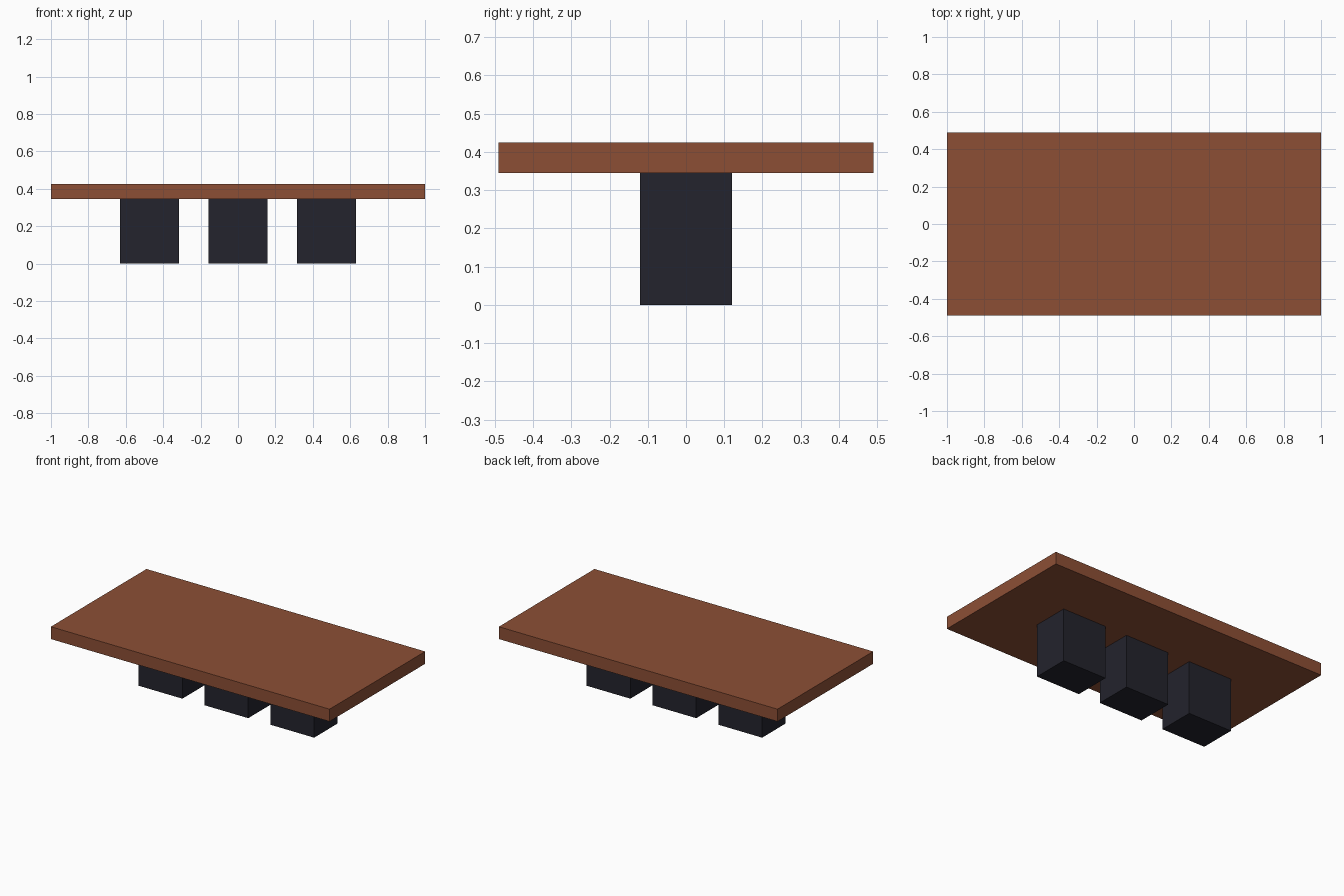
import bpy

cube = bpy.data.objects.get("Cube")
if cube:
    bpy.data.objects.remove(cube, do_unlink=True)


def make_material(name, rgb):
    mat = bpy.data.materials.new(name)
    mat.use_nodes = True
    color = (*rgb, 1.0)
    mat.diffuse_color = color
    mat.node_tree.nodes["Principled BSDF"].inputs["Base Color"].default_value = color
    return mat


def add_box(name, size, x, bottom, mat):
    """Box centred on y = 0, resting at the given height."""
    bpy.ops.mesh.primitive_cube_add(size=1, location=(x, 0, bottom + size[2] / 2))
    box = bpy.context.object
    box.name = name
    box.scale = size
    bpy.ops.object.transform_apply(location=False, rotation=False, scale=True)
    box.data.materials.append(mat)
    return box


wood = make_material("brown wood", (0.265, 0.078, 0.036))
dark = make_material("dark navy", (0.017, 0.017, 0.026))

leg_height = 0.345
leg_spacing = 0.473

# Thick slab top
add_box("table_top", (2.0, 0.98, 0.08), 0, leg_height, wood)

# Three block legs in a row under the centre line
for label, step in (("right", -1), ("middle", 0), ("left", 1)):
    add_box(f"{label}_leg", (0.315, 0.24, leg_height), step * leg_spacing, 0, dark)
